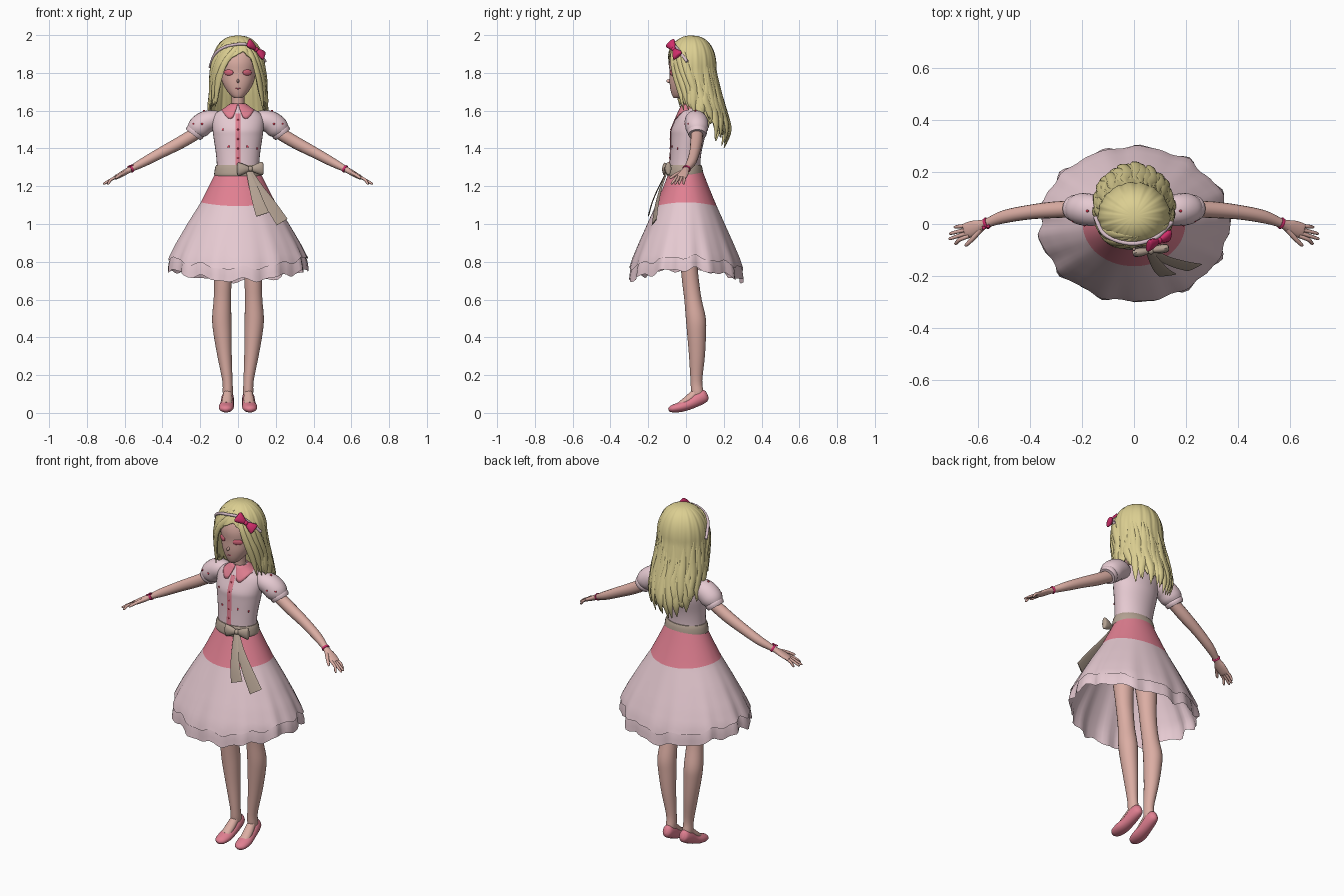
import bpy, bmesh, math, random
from mathutils import Vector, Matrix

if "Cube" in bpy.data.objects:
    bpy.data.objects.remove(bpy.data.objects["Cube"])
random.seed(4)
sin, cos, rad = math.sin, math.cos, math.radians


def mat(name, *srgb):
    m = bpy.data.materials.new(name)
    m.diffuse_color = [c / 12.92 if c < .04 else ((c + .055) / 1.055) ** 2.4 for c in srgb] + [1]
    m.use_nodes = True
    m.node_tree.nodes["Principled BSDF"].inputs["Base Color"].default_value = m.diffuse_color
    return m


SKIN = mat("skin", .86, .68, .64)
DRESS = mat("pale pink cloth", .90, .79, .82)
PINK = mat("rose pink", .88, .50, .57)
HAIR = mat("blonde", .86, .81, .57)
SASH = mat("taupe ribbon", .70, .63, .57)
BOW = mat("magenta", .82, .18, .42)
BAND = mat("pale grey pink", .84, .74, .78)
EYE = mat("eye pink", .84, .40, .48)
RED = mat("red", .88, .22, .32)


def smooth(p, n=4):
    """Catmull-Rom through tuples of any length."""
    out = []
    for i in range(len(p) - 1):
        q4 = p[max(i - 1, 0)], p[i], p[i + 1], p[min(i + 2, len(p) - 1)]
        for k in range(n):
            t = k / n
            out.append([.5 * (2 * b + (c - a) * t + (2 * a - 5 * b + 4 * c - d) * t * t
                              + (3 * b - a - 3 * c + d) * t ** 3) for a, b, c, d in zip(*q4)])
    return out + [list(p[-1])]


def lerp(table, x):
    """Piecewise linear lookup, first column ascending."""
    if x <= table[0][0]:
        return table[0][1:]
    for a, b in zip(table, table[1:]):
        if x <= b[0]:
            t = (x - a[0]) / (b[0] - a[0])
            return [u + (v - u) * t for u, v in zip(a[1:], b[1:])]
    return table[-1][1:]


def finish(name, bm, mats, pick=None, angle=50):
    bmesh.ops.remove_doubles(bm, verts=bm.verts, dist=1e-5)
    bmesh.ops.recalc_face_normals(bm, faces=bm.faces)
    if pick:
        for f in bm.faces:
            f.material_index = pick(f.calc_center_median())
    me = bpy.data.meshes.new(name)
    bm.to_mesh(me)
    bm.free()
    for m in mats:
        me.materials.append(m)
    me.shade_smooth()
    me.set_sharp_from_angle(angle=rad(angle))
    ob = bpy.data.objects.new(name, me)
    bpy.context.collection.objects.link(ob)
    return ob


def skin(name, rows, mats, wrap=True, caps=True, pick=None):
    bm = bmesh.new()
    vs = [[bm.verts.new(p) for p in r] for r in rows]
    n = len(vs[0])
    for a, b in zip(vs, vs[1:]):
        for i in range(n if wrap else n - 1):
            j = (i + 1) % n
            bm.faces.new((a[i], a[j], b[j], b[i]))
    if caps:
        bm.faces.new(vs[0])
        bm.faces.new(vs[-1])
    return finish(name, bm, mats, pick)


def loft(name, rings, m, n=24, caps=True):
    """Horizontal ellipses: z, cx, cy, rx, ry."""
    rows = [[(x + rx * sin(k * math.tau / n), y - ry * cos(k * math.tau / n), z) for k in range(n)]
            for z, x, y, rx, ry in smooth(rings)]
    return skin(name, rows, [m], caps=caps)


def tube(name, pts, m, ref=(0, 0, 1), n=12, steps=4):
    """Swept ellipse: x, y, z, width radius, thickness radius (along ref)."""
    p = smooth(pts, steps)
    rows = []
    for i, q in enumerate(p):
        t = Vector(p[min(i + 1, len(p) - 1)][:3]) - Vector(p[max(i - 1, 0)][:3])
        u = t.cross(Vector(ref)).normalized()
        v = u.cross(t).normalized()
        rows.append([Vector(q[:3]) + u * max(q[3], .001) * cos(k * math.tau / n)
                     + v * max(q[4], .001) * sin(k * math.tau / n) for k in range(n)])
    return skin(name, rows, [m])


def blob(name, c, size, m, turn=0):
    bm = bmesh.new()
    mx = Matrix.Translation(c) @ Matrix.Rotation(turn, 4, 'Z') @ Matrix.Diagonal((*size, 1))
    bmesh.ops.create_uvsphere(bm, u_segments=14, v_segments=8, radius=1, matrix=mx)
    return finish(name, bm, [m])


def bow(name, c, d, s, m, ref=(0, -1, 0)):
    """Two flared loops and a knot; s is the half length."""
    c, d = Vector(c), Vector(d).normalized()
    for k, tag in ((1, "a"), (-1, "b")):
        tube(f"{name}_loop_{tag}", [(*(c + d * k * s * f), s * w, s * h) for f, w, h in
             ((.05, .15, .12), (.5, .38, .24), (.9, .5, .22), (1, .38, .1))], m, ref)
    blob(name + "_knot", c, (s * .22,) * 3, m)


def mirror(pts, s):
    return [(s * p[0], *p[1:]) for p in pts]


# --- torso: z, cx, cy, rx, ry
TORSO = [(1.25, 0, -.005, .115, .085), (1.31, 0, -.005, .112, .081), (1.38, 0, 0, .118, .082),
         (1.46, 0, .01, .13, .09), (1.5, 0, .012, .135, .09), (1.55, 0, .024, .138, .082),
         (1.585, 0, .028, .12, .07), (1.61, 0, .026, .08, .055), (1.635, 0, .024, .042, .04)]
loft("bodice", TORSO, DRESS, 32)


def chest(x, z, off=0):
    _, cy, rx, ry = lerp(TORSO, z)
    return (x, cy - ry * math.sqrt(max(0, 1 - (x / rx) ** 2)) - off, z)


tube("placket", [(*chest(0, z, .001), .014, .003) for z in (1.31, 1.38, 1.45, 1.5, 1.55, 1.585)], PINK, (0, -1, 0))
for i in range(5):
    blob(f"button_{i}", chest(0, 1.35 + i * .05, .003), (.005, .003, .005), RED)
for i, (x, z) in enumerate([(-.05, 1.41), (.05, 1.41), (-.08, 1.5), (.10, 1.4)]):
    blob(f"dot_{i}", chest(x, z), (.006, .003, .006), RED)

# --- skirt: z, rx, ry
SKIRT = [(.68, .378, .308), (.77, .376, .298), (.82, .368, .282), (.9, .328, .249), (1, .27, .205),
         (1.11, .200, .156), (1.2, .154, .119), (1.28, .115, .088)]


def skirt(name, hem, top, shrink, wave, pick):
    n, rows = 96, []
    for j in range(21):
        row = []
        for k in range(n):
            a = k * math.tau / n
            edge = 1.115 - .02 * cos(a) ** 2
            low = hem + .06 * sin(a) ** 2 + .010 * sin(11 * a + 1) + .006 * sin(19 * a)
            z = top + (edge - top) * j / 6 if j <= 6 else edge + (low - edge) * (j - 6) / 14
            rx, ry = lerp(SKIRT, z)
            f = 1 + wave * (j / 20) ** 2 * (sin(13 * a) + .6 * sin(22 * a + 2)) - shrink
            row.append((rx * f * sin(a), -ry * f * cos(a), z))
        rows.append(row)
    skin(name, rows, [DRESS, PINK], caps=False, pick=pick)


skirt("overskirt", .765, 1.278, 0, .014, lambda c: int(c.z > 1.115 - .02 * (c.y / (math.hypot(c.x * .77, c.y) + 1e-6)) ** 2))
skirt("underskirt", .70, 1.2, .025, .026, lambda c: 0)

# --- sash with bow and two tails
loft("sash", [(1.25, 0, -.005, .122, .092), (1.265, 0, -.005, .126, .096), (1.295, 0, -.005, .122, .092),
              (1.312, 0, -.005, .116, .086)], SASH, 32)
bow("sash_bow", (.065, -.102, 1.292), (1, .15, .03), .07, SASH)
tube("sash_tail_inner", [(.055, -.10, 1.28, .012, .003), (.08, -.142, 1.2, .022, .003),
                         (.105, -.177, 1.12, .030, .003), (.13, -.197, 1.05, .036, .003)], SASH, (0, -1, .4))
tube("sash_tail_outer", [(.065, -.10, 1.28, .012, .003), (.115, -.133, 1.19, .022, .003),
                         (.175, -.155, 1.1, .031, .003), (.234, -.168, 1.01, .036, .003)], SASH, (.3, -1, .3))

# --- neck and head
loft("neck", [(1.56, 0, .025, .04, .038), (1.64, 0, .018, .034, .034), (1.74, 0, .01, .036, .036)], SKIN, 16)
loft("head", [(1.666, 0, -.046, .018, .018), (1.68, 0, -.036, .038, .037), (1.71, 0, -.022, .062, .06),
              (1.75, 0, -.006, .083, .081), (1.8, 0, .01, .095, .097), (1.86, 0, .015, .102, .104),
              (1.92, 0, .02, .09, .088), (1.96, 0, .025, .04, .04)], SKIN, 32)
blob("nose", (0, -.087, 1.757), (.007, .018, .010), SKIN)
blob("mouth", (0, -.081, 1.717), (.015, .004, .004), EYE)

# --- paired parts
for s, side in ((-1, "right"), (1, "left")):
    blob(side + "_eye", (s * .049, -.072, 1.802), (.028, .007, .016), EYE, s * .5)
    # collar flap
    rows = []
    for j in range(6):
        t, row = j / 5, []
        for k in range(19):
            a = rad(3 + 15 * t + (177 - 15 * t) * k / 18)
            drop = lerp([(0, 1.575), (32, 1.556), (70, 1.602), (180, 1.606)], math.degrees(a))[0]
            r = .041 + .049 * t
            x, y, z = r * sin(a), .022 - (.042 + .036 * t) * cos(a), 1.638 + (drop - 1.638) * t
            row.append((s * x, min(y, chest(x, z, .006)[1]) if a < 1.4 else y, z))
        rows.append(row)
    c = skin(side + "_collar", rows, [PINK], wrap=False, caps=False)
    c.modifiers.new("thickness", 'SOLIDIFY').thickness = .005
    # puff sleeve and cuff
    tube(side + "_sleeve", mirror([(.10, .045, 1.55, .04, .045), (.135, .05, 1.55, .056, .053), (.175, .055, 1.537, .062, .06),
         (.21, .058, 1.508, .06, .06), (.23, .06, 1.483, .046, .046)], s), DRESS, n=20)
    tube(side + "_cuff", mirror([(.218, .06, 1.497, .049, .049), (.228, .06, 1.485, .052, .052),
                                 (.238, .06, 1.472, .047, .047)], s), DRESS, n=20)
    for i, (x, y, z) in enumerate([(.19, -.004, 1.53), (.235, .012, 1.53), (.18, .05, 1.598)]):
        blob(f"{side}_sleeve_dot_{i}", (s * x, y, z), (.006, .005, .006), RED)
    # arm and hand
    tube(side + "_arm", mirror([(.19, .06, 1.5, .032, .034), (.3, .055, 1.434, .032, .033), (.4, .046, 1.381, .028, .029),
         (.5, .028, 1.327, .025, .024), (.57, .002, 1.29, .018, .016), (.61, -.014, 1.267, .029, .014),
         (.648, -.026, 1.246, .029, .011), (.655, -.028, 1.243, .022, .006)], s), SKIN, n=16)
    for i, (by, tx, ty) in enumerate([(-.046, .692, -.075), (-.033, .713, -.056), (-.02, .711, -.036), (-.007, .694, -.012)]):
        tube(f"{side}_finger_{i}", mirror([(.635, by, 1.253, .008, .008), (.672, (by + ty) / 2, 1.235, .0075, .0075),
             (tx - .006, ty, 1.215, .006, .006), (tx, ty, 1.21, .002, .002)], s), SKIN, n=8)
    tube(side + "_thumb", mirror([(.59, -.02, 1.278, .011, .01), (.62, -.055, 1.262, .009, .009),
         (.645, -.08, 1.245, .007, .007), (.65, -.085, 1.241, .002, .002)], s), SKIN, n=8)
    tube(side + "_bracelet", mirror([(.562, .005, 1.295, .021, .019), (.567, .003, 1.292, .023, .021),
                                     (.572, .001, 1.289, .021, .019)], s), BOW)
    # leg, foot and shoe
    loft(side + "_leg", [(z, s * x, y, rx, ry) for z, x, y, rx, ry in
         ((1.15, .065, 0, .06, .065), (.95, .078, .005, .06, .06), (.78, .081, .016, .05, .046), (.68, .081, .026, .046, .045),
          (.6, .083, .037, .046, .046), (.5, .086, .052, .051, .053), (.42, .082, .056, .048, .05), (.3, .071, .058, .038, .042),
          (.17, .056, .055, .027, .031), (.11, .054, .06, .027, .033), (.07, .054, .065, .022, .028))], SKIN)
    tube(side + "_foot", mirror([(.054, .065, .125, .022, .026), (.055, .045, .1, .024, .024), (.058, .01, .07, .028, .022),
                                 (.061, -.03, .042, .028, .018)], s), SKIN)
    tube(side + "_shoe", mirror([(.065, -.092, .016, .01, .008), (.064, -.075, .021, .031, .019), (.062, -.03, .031, .04, .027),
         (.058, .02, .048, .036, .03), (.055, .07, .077, .033, .037), (.053, .1, .092, .026, .033),
         (.053, .113, .098, .01, .018)], s), PINK, n=18)
bow("bracelet_bow", (-.57, -.012, 1.308), (1, .3, .4), .016, BOW, (0, 0, 1))

# --- hair: z, cy, rx, ry
FALL = [(1.40, .07, .145, .138), (1.5, .073, .16, .156), (1.6, .058, .153, .15), (1.7, .042, .145, .14), (1.82, .03, .139, .131)]
ENDS = [(-180, 1.44), (-130, 1.47), (-100, 1.56), (-75, 1.61), (-52, 1.64), (-45, 1.72), (-37, 1.81), (-15, 1.88), (13, 1.915),
        (30, 1.88), (42, 1.82), (50, 1.72), (65, 1.62), (100, 1.57), (130, 1.48), (180, 1.44)]


def hair_pt(a, z, off=0):
    """Point on the hair surface; a in degrees, 0 at the face."""
    cy, rx, ry = lerp(FALL, z)
    d = min(max((z - 1.82) / .178, 0), 1)
    f = (1 - d ** 2.3) ** (1 / 2.3)
    g = rad(a)
    f *= 1 + .012 * sin(17 * g + 8 * z) + .008 * sin(31 * g - 5 * z)
    return ((rx * f + off) * sin(g), cy - (ry * f + off) * cos(g), z)


rows = []
N = 120
jag = [random.uniform(0, .03) for _ in range(N)]
for j in range(33):
    row = []
    for k in range(N):
        a = -180 + 360 * k / N
        low = lerp(ENDS, a)[0] + (jag[k // 4] + .015 * abs(k % 4 - 2) if abs(a) > 60 else 0)
        row.append(hair_pt(a, 1.998 - (1.998 - low) * (j / 32) ** 1.5))
    rows.append(row)
shell = skin("hair_shell", rows, [HAIR], caps=False)
shell.modifiers.new("thickness", 'SOLIDIFY').thickness = .01


def lock(name, keys, w, h):
    g = rad(keys[len(keys) // 2][0])
    taper = [(0, .2, .2), (.25, .8, .6), (.5, 1, 1), (.8, .85, 1), (1, .08, .2)]
    pts = []
    for i, (a, z) in enumerate(keys):
        tw, th = lerp(taper, i / (len(keys) - 1))
        pts.append((*hair_pt(a, z, -.003 + .004 * th), w * tw, h * th))
    tube(name, pts, HAIR, (sin(g), -cos(g), .1), n=8)


# swept fringe and side locks
for i in range(4):
    d = i * 11
    lock(f"fringe_right_{i}", [(12 - d / 2, 1.97), (-12 - d, 1.925 + i * .006), (-34 - d, 1.85), (-48 - d, 1.75), (-54 - d, 1.62)], .022, .011)
    lock(f"fringe_left_{i}", [(18 + d / 2, 1.97), (34 + d, 1.9), (46 + d, 1.81), (56 + d, 1.72), (62 + d, 1.6)], .02, .01)
# long back locks
for i in range(26):
    a = 80 + i * 200 / 25
    b = a if a <= 180 else a - 360
    low = lerp(ENDS, b)[0] - random.uniform(-.03, .045)
    sway, top = random.uniform(-6, 6), random.uniform(1.74, 1.86)
    lock(f"back_lock_{i}", [(b, top), (b + sway * .4, top * .75 + low * .25), (b - sway * .3, top * .5 + low * .5),
                            (b + sway, top * .22 + low * .78), (b + sway * 1.4, low)], .021, .009)

# --- headband and its bow
tube("headband", [(*hair_pt(a, z, .008), .008, .008) for a, z in
     ((-88, 1.83), (-62, 1.9), (-38, 1.935), (-8, 1.95), (20, 1.952), (48, 1.93), (80, 1.86))], BAND)
bow("hair_bow", hair_pt(44, 1.925, .018), (.07, .035, -.06), .06, BOW, (.6, -.6, .5))
